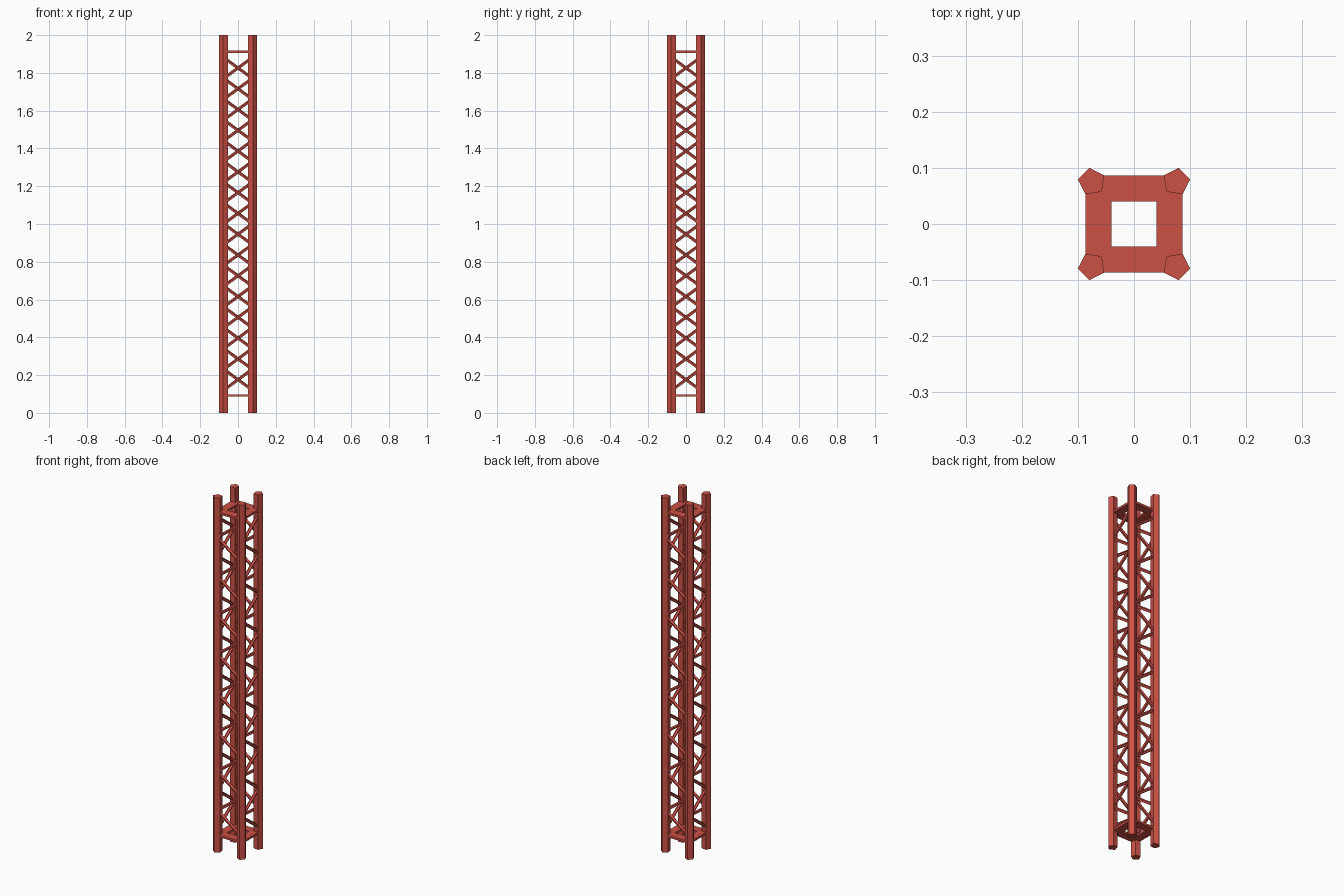
import bpy, bmesh, math
from mathutils import Vector, Matrix

if "Cube" in bpy.data.objects:
    bpy.data.objects.remove(bpy.data.objects["Cube"])

red = bpy.data.materials.new("truss red")
red.diffuse_color = (0.6, 0.083, 0.06, 1)
red.use_nodes = True
red.node_tree.nodes["Principled BSDF"].inputs["Base Color"].default_value = red.diffuse_color

POST = 0.0753      # post centre offset from the axis
STEP = 0.11        # rise of one lattice bar
BARS = 16


def finish(name, bm):
    bmesh.ops.recalc_face_normals(bm, faces=bm.faces)
    mesh = bpy.data.meshes.new(name)
    bm.to_mesh(mesh)
    bm.free()
    mesh.materials.append(red)
    ob = bpy.data.objects.new(name, mesh)
    bpy.context.collection.objects.link(ob)
    return ob


def rod(bm, a, b, radius, sides, spin=0.0):
    a, b = Vector(a), Vector(b)
    d = b - a
    m = (Matrix.Translation((a + b) / 2) @ d.to_track_quat('Z', 'Y').to_matrix().to_4x4()
         @ Matrix.Rotation(spin, 4, 'Z'))
    bmesh.ops.create_cone(bm, cap_ends=True, segments=sides, radius1=radius,
                          radius2=radius, depth=d.length, matrix=m)


# five-sided corner posts, one edge pointing at the axis
for i, name in enumerate(("front_left", "front_right", "back_right", "back_left")):
    bm = bmesh.new()
    ang = math.radians(225 + 90 * i)
    c = Vector((math.cos(ang), math.sin(ang), 0)) * POST * math.sqrt(2)
    ring = []
    for k in range(5):
        t = ang + math.pi + k * math.tau / 5
        ring.append(bm.verts.new(c + Vector((math.cos(t), math.sin(t), 0)) * 0.025))
    face = bm.faces.new(ring)
    up = bmesh.ops.extrude_face_region(bm, geom=[face])["geom"]
    bm.faces.new(ring) if not face.is_valid else None
    bmesh.ops.translate(bm, vec=(0, 0, 2), verts=[v for v in up if isinstance(v, bmesh.types.BMVert)])
    finish(name + "_post", bm)

# zigzag lattice bars, the same on each side turned by a quarter
z0 = 1 - BARS * STEP / 2
for i, name in enumerate(("front", "right", "back", "left")):
    bm = bmesh.new()
    for k in range(BARS):
        s = 1 if k % 2 else -1
        z = z0 + k * STEP
        rod(bm, (-s * POST, -POST, z), (s * POST, -POST, z + STEP), 0.009, 5)
    bmesh.ops.rotate(bm, verts=bm.verts, matrix=Matrix.Rotation(i * math.pi / 2, 3, 'Z'))
    finish(name + "_lattice", bm)

# flat square frames near both ends
for name, z in (("lower_frame", 0.092), ("upper_frame", 1.912)):
    bm = bmesh.new()
    corners = ((-1, -1), (1, -1), (1, 1), (-1, 1))
    loops = [[bm.verts.new((x * r, y * r, z + h)) for x, y in corners]
             for r, h in ((0.086, -0.006), (0.086, 0.006), (0.04, 0.006), (0.04, -0.006))]
    for j in range(4):
        for k in range(4):
            p, q, n = loops[j], loops[(j + 1) % 4], (k + 1) % 4
            bm.faces.new((p[k], p[n], q[n], q[k]))
    finish(name, bm)
